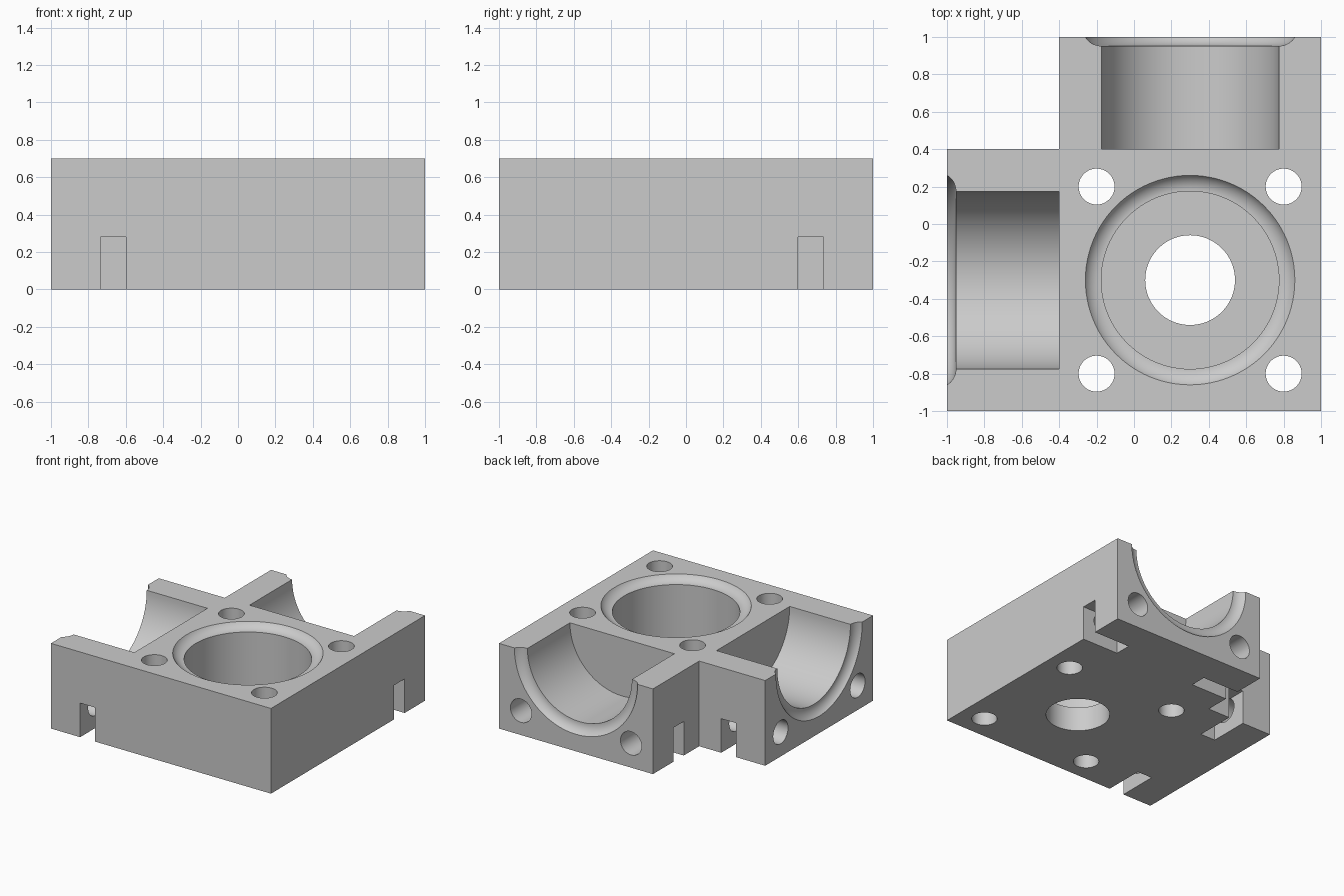
import bpy, bmesh, math
from mathutils import Matrix, Vector

cube = bpy.data.objects.get("Cube")
if cube:
    bpy.data.objects.remove(cube, do_unlink=True)

HEIGHT = 0.7        # block height
AXIS = 0.3          # offset of every bore axis from the centre
SEAM = 0.4          # where the arms meet the square core
BORE, RIM = 0.475, 0.56
HOLE = 0.096        # bolt hole radius
BOLT = 0.5          # bolt offset from the bore axis
SEGMENTS = 96

grey = bpy.data.materials.new("light_grey")
grey.use_nodes = True
colour = (0.6, 0.6, 0.6, 1)
grey.diffuse_color = colour
grey.node_tree.nodes["Principled BSDF"].inputs["Base Color"].default_value = colour


def add_object(name, bm):
    bmesh.ops.recalc_face_normals(bm, faces=bm.faces)
    mesh = bpy.data.meshes.new(name)
    bm.to_mesh(mesh)
    bm.free()
    mesh.materials.append(grey)
    obj = bpy.data.objects.new(name, mesh)
    bpy.context.collection.objects.link(obj)
    return obj


def lathe(name, profile, matrix):
    """Revolve (radius, height) points around z, then place the solid."""
    bm = bmesh.new()
    verts = [bm.verts.new((r, 0, z)) for r, z in profile]
    edges = [bm.edges.new(pair) for pair in zip(verts, verts[1:])]
    bmesh.ops.spin(bm, geom=verts + edges, cent=(0, 0, 0), axis=(0, 0, 1),
                   angle=math.tau, steps=SEGMENTS, use_duplicate=False)
    bmesh.ops.remove_doubles(bm, verts=bm.verts, dist=0.0001)
    bmesh.ops.transform(bm, matrix=matrix, verts=bm.verts)
    return add_object(name, bm)


def box(name, a, b):
    bm = bmesh.new()
    a, b = Vector(a), Vector(b)
    bmesh.ops.create_cube(bm, size=1)
    bmesh.ops.scale(bm, vec=[abs(d) for d in b - a], verts=bm.verts)
    bmesh.ops.translate(bm, vec=(a + b) / 2, verts=bm.verts)
    return add_object(name, bm)


def rim_arc(mouth, steps=10):
    """Rounded ring seat flaring from the bore to the mouth."""
    depth, width = 0.048, RIM - BORE
    lift = (width ** 2 - depth ** 2) / (2 * depth)
    radius = lift + depth
    sweep = math.asin(width / radius)
    return [(BORE + radius * math.sin(sweep * i / steps),
             mouth + lift - radius * math.cos(sweep * i / steps))
            for i in range(steps + 1)]


def rod(start, end):
    return [(0, start), (HOLE, start), (HOLE, end), (0, end)]


# L-shaped block
bm = bmesh.new()
outline = [(-1, -1), (1, -1), (1, 1), (-SEAM, 1), (-SEAM, SEAM), (-1, SEAM)]
base = bm.faces.new([bm.verts.new((x, y, 0)) for x, y in outline])
top = bmesh.ops.extrude_face_region(bm, geom=[base])["geom"]
bmesh.ops.translate(bm, vec=(0, 0, HEIGHT),
                    verts=[v for v in top if isinstance(v, bmesh.types.BMVert)])
block = add_object("corner_block", bm)

# Central bore with its ring seat and drain hole
cutters = [lathe("bore_cutter",
                 [(0, -0.1), (0.24, -0.1), (0.24, 0.2), (BORE, 0.2)]
                 + rim_arc(HEIGHT) + [(RIM, 0.8), (0, 0.8)],
                 Matrix.Translation((AXIS, -AXIS, 0)))]

# Vertical bolt holes
for sx in (-1, 1):
    for sy in (-1, 1):
        cutters.append(lathe("bolt_cutter", rod(-0.1, 0.8), Matrix.Translation(
            (AXIS + sx * BOLT, -AXIS + sy * BOLT, 0))))

# Arm troughs, end bolt holes and nut slots
trough = [(0, SEAM), (BORE, SEAM)] + rim_arc(1) + [(RIM, 1.1), (0, 1.1)]
to_back = Matrix.Rotation(-math.pi / 2, 4, "X")
to_left = Matrix.Rotation(-math.pi / 2, 4, "Y")
for back in (True, False):
    turn = to_back if back else to_left

    def place(along, across, z):
        return (across, along, z) if back else (-along, -across, z)

    cutters.append(lathe("trough_cutter", trough,
                         Matrix.Translation(place(0, AXIS, HEIGHT)) @ turn))
    for side in (-1, 1):
        across = AXIS + side * BOLT
        cutters.append(lathe("end_bolt_cutter", rod(SEAM, 1.1),
                             Matrix.Translation(place(0, across, 0.2)) @ turn))
        wall = AXIS + side * 0.7
        cutters.append(box("nut_slot_cutter",
                           place(0.6, wall + side * 0.1, -0.1),
                           place(0.735, wall - side * 0.33, 0.28)))

# Carve the block
bpy.context.view_layer.objects.active = block
for cutter in cutters:
    cutter.hide_render = True
    mod = block.modifiers.new("cut", "BOOLEAN")
    mod.operation = "DIFFERENCE"
    mod.solver = "EXACT"
    mod.object = cutter
    bpy.ops.object.modifier_apply(modifier=mod.name)
    bpy.data.objects.remove(cutter, do_unlink=True)

for obj in bpy.context.selected_objects:
    obj.select_set(False)
block.select_set(True)
bpy.ops.object.shade_smooth_by_angle(angle=math.radians(25))
